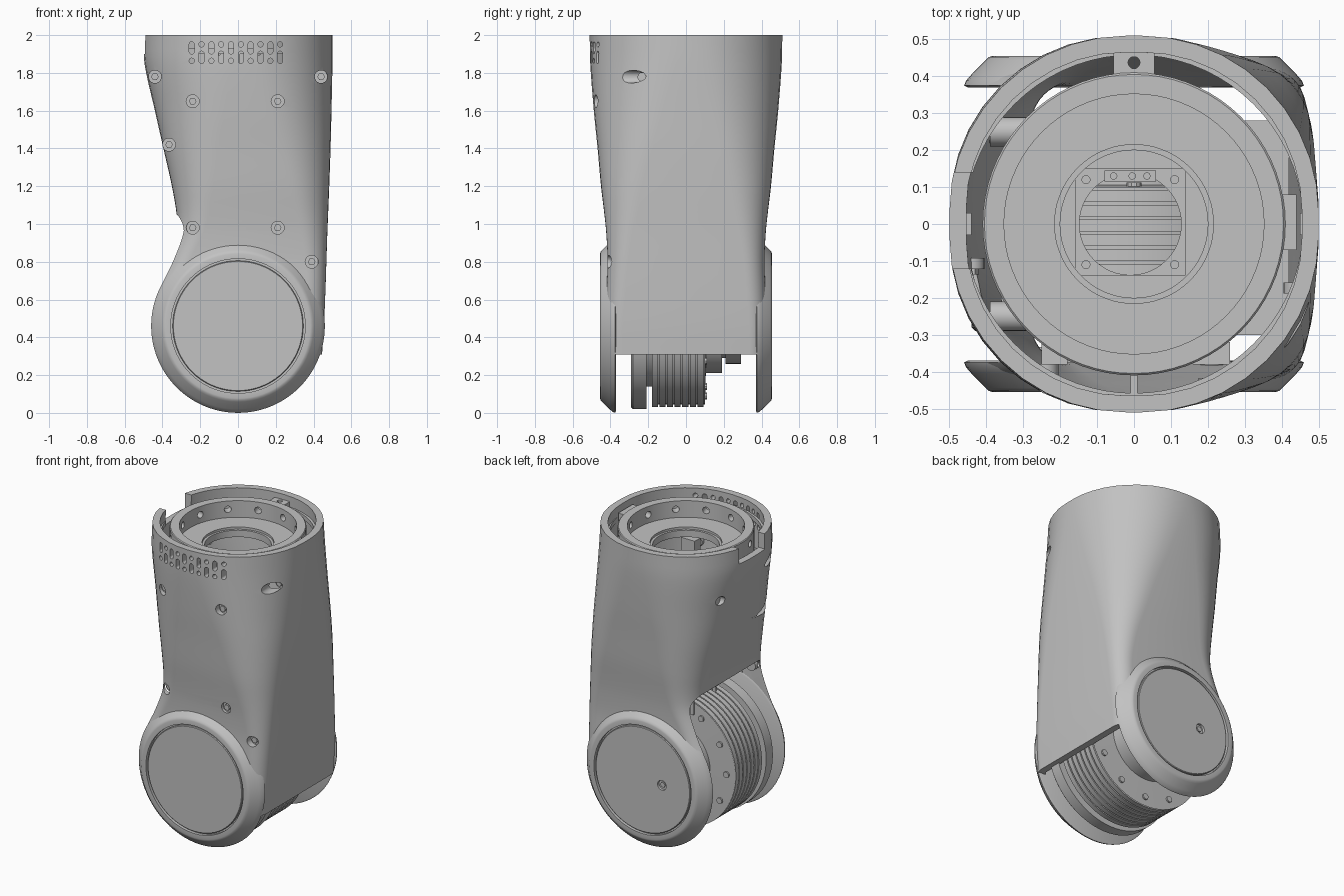
import bpy, bmesh
from math import sin, cos, pi, sqrt, tau
from mathutils import Vector

if "Cube" in bpy.data.objects:
    bpy.data.objects.remove(bpy.data.objects["Cube"])

grey = bpy.data.materials.new("satin_grey")
grey.use_nodes = True
grey.diffuse_color = (0.54, 0.54, 0.54, 1)
grey.node_tree.nodes["Principled BSDF"].inputs["Base Color"].default_value = grey.diffuse_color


# ---------- helpers ----------
def skin(name, rings, cyclic=False):
    """Bridge equal rings of points into a closed solid."""
    bm = bmesh.new()
    loops = [[bm.verts.new(p) for p in ring] for ring in rings]
    pairs = list(zip(loops, loops[1:]))
    if cyclic:
        pairs.append((loops[-1], loops[0]))
    else:
        bm.faces.new(loops[0])
        bm.faces.new(loops[-1])
    n = len(loops[0])
    for a, b in pairs:
        for i in range(n):
            j = (i + 1) % n
            bm.faces.new((a[i], a[j], b[j], b[i]))
    bmesh.ops.recalc_face_normals(bm, faces=bm.faces)
    mesh = bpy.data.meshes.new(name)
    bm.to_mesh(mesh)
    bm.free()
    mesh.materials.append(grey)
    obj = bpy.data.objects.new(name, mesh)
    bpy.context.collection.objects.link(obj)
    return obj


def select(objs):
    bpy.ops.object.select_all(action='DESELECT')
    for o in objs:
        o.select_set(True)
    bpy.context.view_layer.objects.active = objs[0]


def join(name, objs):
    select(objs)
    if len(objs) > 1:
        bpy.ops.object.join()
    objs[0].name = name
    return objs[0]


def carve(target, cutters):
    """Cut a list of non-overlapping solids out of the target."""
    tool = join("cutter", cutters)
    tool.hide_render = True
    select([target])
    mod = target.modifiers.new("cut", 'BOOLEAN')
    mod.operation, mod.solver, mod.object = 'DIFFERENCE', 'EXACT', tool
    bpy.ops.object.modifier_apply(modifier="cut")
    bpy.data.objects.remove(tool)


def rod(name, start, end, r, n=20):
    start, end = Vector(start), Vector(end)
    turn = (end - start).to_track_quat('Z', 'Y')
    circle = [turn @ Vector((r * cos(tau * i / n), r * sin(tau * i / n), 0)) for i in range(n)]
    return skin(name, [[p + c for c in circle] for p in (start, end)])


def box(name, x, y, z):
    return skin(name, [[(x[0], y[0], h), (x[1], y[0], h), (x[1], y[1], h), (x[0], y[1], h)] for h in z])


def rounded(x0, x1, y0, y1, r, n=10):
    """Rounded rectangle as 2D points."""
    pts = []
    for q, (cx, cy) in enumerate([(x1 - r, y1 - r), (x0 + r, y1 - r), (x0 + r, y0 + r), (x1 - r, y0 + r)]):
        for i in range(n + 1):
            a = (q + (i + 0.01) / (n + 0.02)) * pi / 2
            pts.append((cx + r * cos(a), cy + r * sin(a)))
    return pts


PIVOT = 0.46


def turned_z(name, profile, n=72):
    """Closed (radius, z) profile turned round the vertical axis."""
    return skin(name, [[(r * cos(tau * i / n), r * sin(tau * i / n), z) for r, z in profile]
                       for i in range(n)], True)


def turned_y(name, profile, n=72):
    """Open (radius, y) profile turned round the joint axis, ends capped."""
    return skin(name, [[(r * cos(tau * i / n), y, PIVOT + r * sin(tau * i / n)) for i in range(n)]
                       for r, y in profile])


# ---------- shell sections: height, x min, x max, half depth, corner radius ----------
SECTIONS = [
    (0.31, -.43, .445, .425, .09), (0.46, -.455, .455, .425, .09), (0.65, -.43, .463, .42, .1),
    (0.8, -.37, .468, .415, .11), (0.95, -.325, .473, .422, .14), (1.05, -.325, .477, .432, .17),
    (1.2, -.35, .483, .45, .22), (1.4, -.395, .49, .468, .29), (1.6, -.44, .495, .488, .37),
    (1.85, -.495, .5, .507, .455), (2, -.5, .5, .51, .48)]


def section(z):
    """Smoothly interpolated shell section."""
    k = max(i for i in range(len(SECTIONS) - 1) if i == 0 or SECTIONS[i][0] <= z)
    row = lambda i: SECTIONS[min(max(i, 0), len(SECTIONS) - 1)]
    p, a, b, q = row(k - 1), row(k), row(k + 1), row(k + 2)
    h = b[0] - a[0]
    t = (z - a[0]) / h
    out = []
    for c in range(1, 5):
        m0 = (b[c] - p[c]) / (b[0] - p[0]) * h
        m1 = (q[c] - a[c]) / (q[0] - a[0]) * h
        out.append(a[c] + t * m0 + t * t * (3 * (b[c] - a[c]) - 2 * m0 - m1)
                   + t ** 3 * (2 * (a[c] - b[c]) + m0 + m1))
    return out


def surface_y(x, z):
    x0, x1, d, r = section(z)
    over = max(x - (x1 - r), (x0 + r) - x, 0)
    return d - r + sqrt(max(r * r - over * over, 0))


def shell_loft(name, heights, inset=0.0):
    rings = []
    for z in heights:
        x0, x1, d, r = section(min(max(z, 0.31), 2))
        pts = rounded(x0 + inset, x1 - inset, inset - d, d - inset, max(r - inset, 0.03))
        rings.append([(x, y, z) for x, y in pts])
    return skin(name, rings)


# ---------- outer shell ----------
steps = [0.31 + 1.69 * i / 44 for i in range(45)]
shell = shell_loft("outer_shell", steps)
carve(shell, [shell_loft("hollow", [0.2] + steps + [2.1], 0.045)])
carve(shell, [skin("joint_opening", [[(x, y, z) for y, z in rounded(-.375, .375, -.3, 1.05, .1)]
                                     for x in (-1, -.15)])])
carve(shell, [box("rim_notch", (-.7, -.35), (-.12, .14), (1.9, 2.2))])

# Staggered vents: one pill and one dot in each column
vents = []
for i in range(10):
    x = -.245 + .052 * i
    for low, high in ([(1.85, 1.915), (1.937, 1.965)] if i % 2 else [(1.9, 1.965), (1.85, 1.878)]):
        outline = rounded(x - .0135, x + .0135, low, high, .0134, 4)
        vents.append(skin("vent", [[(px, y, pz) for px, pz in outline] for y in (-.7, -.35)]))
carve(shell, vents)

# Countersunk screws through the front, and one in the side
spots = [(-.44, 1.78), (.44, 1.78), (-.24, 1.65), (.21, 1.65), (-.365, 1.42),
         (-.24, .98), (.21, .98), (.39, .8)]
holes = [rod("hole", (-.7, .25, 1.68), (-.405, .25, 1.68), .03)]
screws = [rod("seat", (-.405, .25, 1.68), (-.37, .25, 1.68), .031)]
for x, z in spots:
    y = -min(surface_y(x - .036, z), surface_y(x + .036, z))
    holes.append(rod("hole", (x, -.7, z), (x, y + .02, z), .034))
    screws.append(rod("seat", (x, y + .02, z), (x, y + .05, z), .035))
    screws.append(rod("head", (x, y + .005, z), (x, y + .025, z), .02, 6))
carve(shell, holes)
shell_screws = join("shell_screws", screws)

# ---------- joint cheeks and cover discs ----------
smooth = [shell, shell_screws]
for side, label in ((-1, "front"), (1, "back")):
    cheek = turned_y(label + "_cheek", [(r, side * y) for r, y in [
        (.45, .37), (.46, .375), (.455, .388), (.44, .405), (.42, .426), (.402, .444),
        (.393, .452), (.383, .455), (.356, .455), (.356, .435)]])
    disc = turned_y(label + "_cover_disc", [(r, side * y) for r, y in [(.346, .43), (.346, .448), (.342, .452)]])
    if side > 0:
        carve(disc, [rod("hole", (-.14, .6, PIVOT), (-.14, .436, PIVOT), .032)])
        smooth.append(rod("cover_screw", (-.14, .433, PIVOT), (-.14, .445, PIVOT), .018, 6))
    smooth += [cheek, disc]

# ---------- finned motor ----------
profile = [(.14, -.38), (.14, -.29), (.43, -.29), (.44, -.28), (.44, -.21), (.32, -.21), (.32, -.18)]
for i in range(7):
    y = -.18 + .04 * i
    profile += [(.43, y), (.43, y + .032), (.415, y + .032), (.415, y + .04)]
profile += [(.43, .1), (.25, .105), (.25, .19), (.17, .19), (.17, .21), (.2, .21), (.2, .29), (.15, .29), (.15, .38)]
smooth.append(turned_y("finned_motor", profile))
bolts = []
for i in range(12):
    a = tau * i / 12
    x, z = .37 * cos(a), PIVOT + .37 * sin(a)
    bolts.append(rod("bolt", (x, .09, z), (x, .112, z), .02, 10))
smooth.append(join("motor_bolts", bolts))

# ---------- mounting ring inside the top ----------
ring = turned_z("mounting_ring", [(.41, 1.8), (.41, 1.965), (.405, 1.97), (.352, 1.97), (.352, 1.86), (.215, 1.86),
                                  (.215, 1.845), (.2, 1.845), (.2, 1.8)])
carve(ring, [rod("hole", (.3 * cos(a), .3 * sin(a), 1.915), (.45 * cos(a), .45 * sin(a), 1.915), .022, 14)
             for a in [tau * (i + .5) / 12 for i in range(12)]])
back_lug = box("back_lug", (-.055, .055), (.37, .465), (1.85, 1.965))
carve(back_lug, [rod("hole", (0, .437, 1.8), (0, .437, 2.1), .016)])
smooth += [ring, back_lug, box("side_lug", (.37, .44), (-.07, .08), (1.85, 1.965)),
           turned_z("rim_ledge", [(.458, 1.9), (.475, 1.9), (.475, 1.93), (.458, 1.93)])]
carve(smooth[-1], [box("ledge_notch", (-.7, -.35), (-.12, .14), (1.8, 2.2))])
for name, x, y in (("front_rib", (-.01, .01), (-.47, -.39)), ("left_clip", (.45, .48), (-.03, .03)),
                   ("right_clip", (-.48, -.44), (-.03, .03))):
    box(name, x, y, (1.84, 1.93 if "right" not in name else 1.89))

# ---------- inner carrier and brackets ----------
carrier = box("carrier_plate", (-.16, .14), (-.14, .15), (1.02, 1.08))
carve(carrier, [rod("hole", (-.01, 0, .9), (-.01, 0, 1.2), .138, 48)])
base = rod("carrier_base", (0, 0, .97), (0, 0, 1.02), .23, 48)
carve(base, [rod("hole", (-.01, 0, .9), (-.01, 0, 1.2), .138, 48)])
smooth += [carrier, base]
for x in (-.13, .11):
    for y in (-.11, .12):
        smooth.append(rod("carrier_post", (x, y, .8), (x, y, 1.085), .012))
smooth.append(box("terminal_block", (-.08, .06), (.115, .145), (1.08, 1.12)))
for x in (-.055, -.005, .035):
    smooth.append(rod("terminal_screw", (x, .13, 1.11), (x, .13, 1.13), .01, 10))
for y in (-.25, .25):
    smooth.append(rod("side_boss", (-.39, y, 1.77), (-.29, y, 1.77), .04))
box("side_bracket", (.27, .42), (-.3, .28), (1.2, 1.23))
for name, x in (("front_bracket_left", (.16, .26)), ("front_bracket_right", (-.25, -.18))):
    box(name, x, (-.38, -.32), (1.4, 1.7))

for obj in smooth:
    select([obj])
    bpy.ops.object.shade_smooth_by_angle(angle=0.6)
